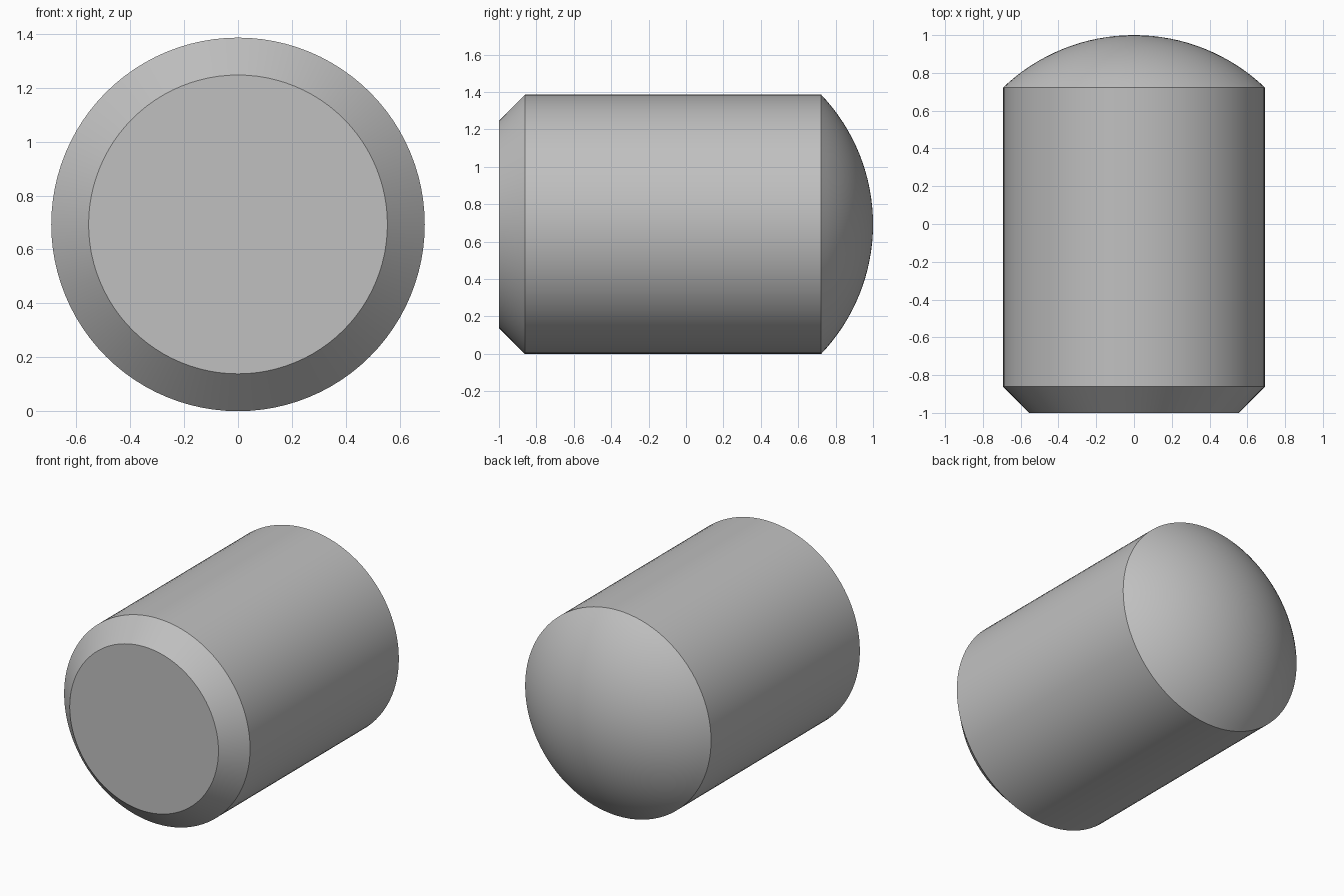
import bpy, bmesh
from math import sin, cos, asin, tau, radians

cube = bpy.data.objects.get("Cube")
if cube:
    bpy.data.objects.remove(cube, do_unlink=True)

RADIUS = 0.693
CHAMFER = RADIUS * 0.2
DOME = RADIUS * 0.4
SEGMENTS = 96
DOME_RINGS = 16

# Plain grey material
grey = bpy.data.materials.new("plain grey")
grey.use_nodes = True
colour = (0.53, 0.53, 0.53, 1)
grey.diffuse_color = colour
grey.node_tree.nodes["Principled BSDF"].inputs["Base Color"].default_value = colour

# Profile as (radius, y): chamfered front, straight body, spherical back
sphere = (RADIUS ** 2 + DOME ** 2) / (2 * DOME)
half_angle = asin(RADIUS / sphere)
profile = [(RADIUS - CHAMFER, -1), (RADIUS, CHAMFER - 1)]
for i in range(DOME_RINGS):
    a = half_angle * (1 - i / DOME_RINGS)
    profile.append((sphere * sin(a), 1 - sphere + sphere * cos(a)))

# Revolve the profile around the y axis
bm = bmesh.new()
rings = [[bm.verts.new((r * sin(tau * k / SEGMENTS), y, RADIUS + r * cos(tau * k / SEGMENTS)))
          for k in range(SEGMENTS)] for r, y in profile]
for a, b in zip(rings, rings[1:]):
    for k in range(SEGMENTS):
        n = (k + 1) % SEGMENTS
        bm.faces.new((a[k], a[n], b[n], b[k]))

# Flat front cap and dome tip
bm.faces.new(rings[0])
tip = bm.verts.new((0, 1, RADIUS))
for k in range(SEGMENTS):
    bm.faces.new((rings[-1][k], rings[-1][(k + 1) % SEGMENTS], tip))
bmesh.ops.recalc_face_normals(bm, faces=bm.faces)

mesh = bpy.data.meshes.new("domed_pin")
bm.to_mesh(mesh)
bm.free()
mesh.materials.append(grey)
pin = bpy.data.objects.new("domed_pin", mesh)
bpy.context.collection.objects.link(pin)

# Smooth curved surfaces, crisp rims
bpy.ops.object.select_all(action="DESELECT")
pin.select_set(True)
bpy.context.view_layer.objects.active = pin
bpy.ops.object.shade_smooth_by_angle(angle=radians(30))
